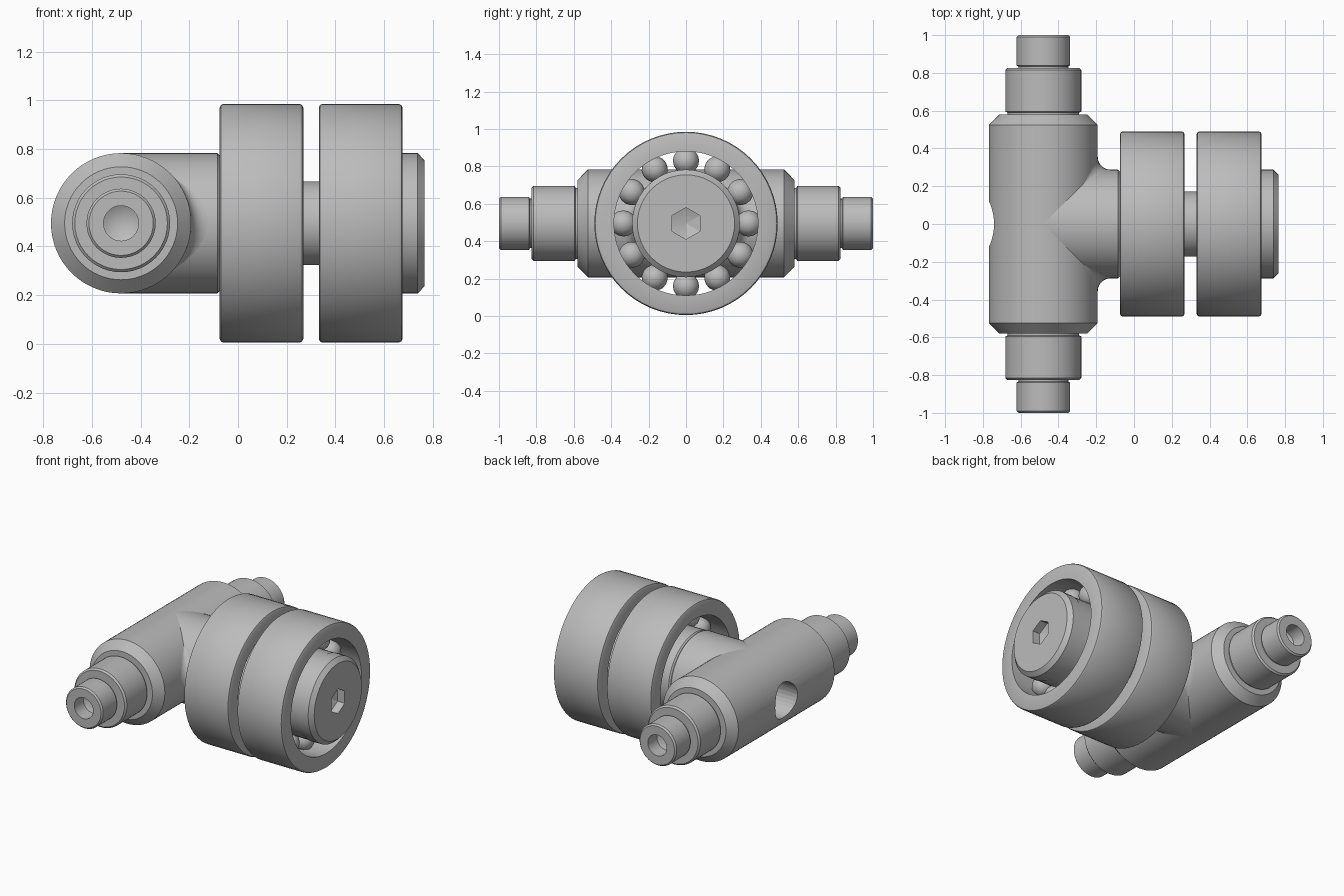
import bpy, bmesh, math
from mathutils import Matrix, Vector

if "Cube" in bpy.data.objects:
    bpy.data.objects.remove(bpy.data.objects["Cube"])

# One brushed steel colour
steel = bpy.data.materials.new("steel_grey")
steel.use_nodes = True
steel.diffuse_color = (0.5, 0.5, 0.5, 1)
steel.node_tree.nodes["Principled BSDF"].inputs["Base Color"].default_value = (0.5, 0.5, 0.5, 1)

H = 0.495        # height of both axes
BAR_X = -0.48    # cross bar axis
R = 0.288        # radius of cross bar and branch
ALONG_X = Matrix.Translation((0, 0, H)) @ Matrix.Rotation(math.pi / 2, 4, 'Y')


def along_y(sign):
    return Matrix.Translation((BAR_X, 0, H)) @ Matrix.Rotation(-sign * math.pi / 2, 4, 'X')


def finish(name, bm, smooth=True):
    bmesh.ops.remove_doubles(bm, verts=bm.verts, dist=1e-5)
    bmesh.ops.recalc_face_normals(bm, faces=bm.faces)
    mesh = bpy.data.meshes.new(name)
    bm.to_mesh(mesh)
    bm.free()
    obj = bpy.data.objects.new(name, mesh)
    bpy.context.collection.objects.link(obj)
    mesh.materials.append(steel)
    if smooth:
        shade(obj)
    return obj


def select(obj):
    bpy.ops.object.select_all(action='DESELECT')
    obj.select_set(True)
    bpy.context.view_layer.objects.active = obj


def shade(obj):
    select(obj)
    bpy.ops.object.shade_smooth_by_angle(angle=math.radians(30))


def lathe(name, profile, matrix, steps=48, closed=False, smooth=True):
    """Spin (distance along axis, radius) points round the axis."""
    bm = bmesh.new()
    verts = [bm.verts.new((r, 0, t)) for t, r in profile]
    edges = [bm.edges.new(p) for p in zip(verts, verts[1:])]
    if closed:
        edges.append(bm.edges.new((verts[-1], verts[0])))
    bmesh.ops.spin(bm, geom=verts + edges, cent=(0, 0, 0), axis=(0, 0, 1),
                   angle=math.tau, steps=steps, use_merge=False)
    bmesh.ops.remove_doubles(bm, verts=bm.verts, dist=1e-5)
    bmesh.ops.transform(bm, matrix=matrix, verts=bm.verts)
    return finish(name, bm, smooth)


def cut(obj, cutter):
    mod = obj.modifiers.new("cut", 'BOOLEAN')
    mod.operation = 'DIFFERENCE'
    mod.solver = 'EXACT'
    mod.object = cutter
    select(obj)
    bpy.ops.object.modifier_apply(modifier=mod.name)
    bpy.data.objects.remove(cutter)
    shade(obj)


# Cross bar with chamfered ends and a drilled hole in its outer side
bar = lathe("cross_bar", [(-0.58, 0), (-0.58, 0.232), (-0.525, R), (0.525, R),
                          (0.58, 0.232), (0.58, 0)], along_y(1), 64)
cut(bar, lathe("drill", [(-0.9, 0), (-0.9, 0.122), (-0.5, 0.122), (-0.5, 0)],
               ALONG_X, 32, smooth=False))

# Branch that carries the bearings
lathe("branch", [(BAR_X, 0), (BAR_X, R), (-0.085, R), (-0.075, 0.278), (-0.075, 0)], ALONG_X, 64)

# Concave fillets in the two corners between bar and branch
for side, label in ((1, "back"), (-1, "front")):
    bm = bmesh.new()
    rings = []
    for i in range(13):
        h = 0.19 * (i / 6 - 1)
        s = math.sqrt(R * R - h * h)
        d = 0.065 * (1 - (i / 6 - 1) ** 2) + 0.002
        pts = [(-0.02, -0.02)]
        pts += [(d - d * math.sin(a), d - d * math.cos(a))
                for a in (k * math.pi / 12 for k in range(7))]
        rings.append([bm.verts.new((BAR_X + s + u, side * (s + v), H + h)) for u, v in pts])
    for a, b in zip(rings, rings[1:]):
        n = len(a)
        for k in range(n):
            bm.faces.new((a[k], a[(k + 1) % n], b[(k + 1) % n], b[k]))
    bm.faces.new(rings[0])
    bm.faces.new(rings[-1])
    finish("corner_fillet_" + label, bm)

# Stepped pins with drilled tips at both ends of the bar
for sign, label in ((1, "back"), (-1, "front")):
    lathe("collar_" + label, [(0.55, 0), (0.55, 0.19), (0.59, 0.19), (0.595, 0.201), (0.815, 0.201),
                              (0.826, 0.19), (0.826, 0)], along_y(sign))
    lathe("pin_" + label, [(0.8, 0), (0.8, 0.132), (0.834, 0.132), (0.84, 0.142), (0.99, 0.142),
                           (1.0, 0.132), (1.0, 0.072), (0.9, 0.072), (0.86, 0)], along_y(sign))

# Two ball bearings
B = 0.014
for x0, label in ((-0.075, "inner"), (0.332, "outer")):
    x1 = x0 + 0.343
    mid = (x0 + x1) / 2
    lathe(label + "_bearing_outer_ring",
          [(x0, 0.385), (x0, 0.49 - B), (x0 + B / 3, 0.49 - B / 3), (x0 + B, 0.49),
           (x1 - B, 0.49), (x1 - B / 3, 0.49 - B / 3), (x1, 0.49 - B), (x1, 0.385)],
          ALONG_X, 64, closed=True)
    lathe(label + "_bearing_inner_ring",
          [(x0, 0), (x0, 0.275), (x0 + 0.01, 0.285), (x1 - 0.01, 0.285), (x1, 0.275), (x1, 0)], ALONG_X)
    bm = bmesh.new()
    for k in range(12):
        a = k * math.tau / 12
        place = Vector((mid, 0.335 * math.sin(a), H + 0.335 * math.cos(a)))
        bmesh.ops.create_uvsphere(bm, u_segments=12, v_segments=8, radius=0.07,
                                  matrix=Matrix.Translation(place) @ Matrix.Rotation(-a, 4, 'X'))
    finish(label + "_bearing_balls", bm)

# Spacer between the bearings
lathe("spacer", [(0.25, 0), (0.25, 0.172), (0.35, 0.172), (0.35, 0)], ALONG_X)

# Retaining bolt head with a hex socket
head = lathe("bolt_head", [(0.66, 0), (0.66, R), (0.738, R), (0.765, 0.26), (0.765, 0)], ALONG_X)
cut(head, lathe("hex_cutter", [(0.68, 0), (0.71, 0.085), (0.8, 0.085), (0.8, 0)],
                ALONG_X, 6, smooth=False))
